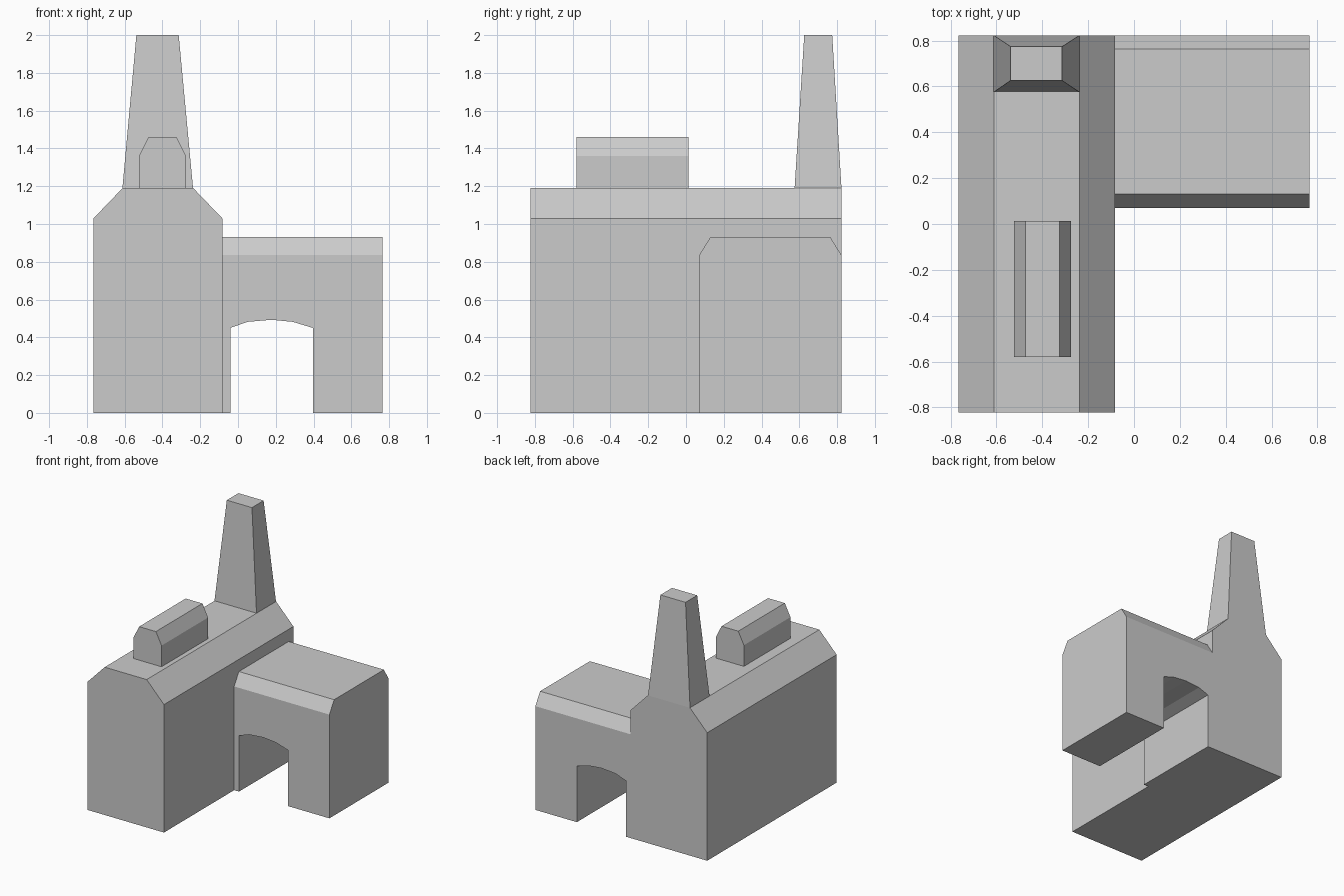
import bpy, bmesh

if "Cube" in bpy.data.objects:
    bpy.data.objects.remove(bpy.data.objects["Cube"])


def loft(name, start, end):
    """Closed solid between two matching rings of points."""
    bm = bmesh.new()
    a = [bm.verts.new(p) for p in start]
    b = [bm.verts.new(p) for p in end]
    bm.faces.new(a)
    bm.faces.new(b)
    for i in range(len(a)):
        j = (i + 1) % len(a)
        bm.faces.new((a[i], a[j], b[j], b[i]))
    bmesh.ops.recalc_face_normals(bm, faces=bm.faces)
    mesh = bpy.data.meshes.new(name)
    bm.to_mesh(mesh)
    bm.free()
    obj = bpy.data.objects.new(name, mesh)
    bpy.context.collection.objects.link(obj)
    return obj


def along_y(name, profile, y0, y1):
    return loft(name, [(x, y0, z) for x, z in profile], [(x, y1, z) for x, z in profile])


def along_x(name, profile, x0, x1):
    return loft(name, [(x0, y, z) for y, z in profile], [(x1, y, z) for y, z in profile])


def rect(x0, x1, y0, y1, z):
    return [(x0, y0, z), (x1, y0, z), (x1, y1, z), (x0, y1, z)]


def gable(x0, x1, inset, z0, shoulder, top):
    """House-like section with a flat ridge."""
    return [(x0, z0), (x1, z0), (x1, shoulder), (x1 - inset, top), (x0 + inset, top), (x0, shoulder)]


# Main hall with sloped eaves
along_y("main_hall", gable(-0.765, -0.083, 0.154, 0, 1.03, 1.19), -0.823, 0.823)

# Roof ridge box
along_y("roof_vent", gable(-0.524, -0.275, 0.05, 1.19, 1.36, 1.46), -0.58, 0.012)

# Tapered tower
loft("tower", rect(-0.612, -0.238, 0.575, 0.823, 1.19), rect(-0.538, -0.314, 0.626, 0.774, 2.0))

# Side wing
wing = along_x("side_wing", gable(0.07, 0.823, 0.06, 0, 0.835, 0.932), -0.083, 0.765)

# Archway cut through the wing
arch = [(-0.04, -0.1), (0.396, -0.1), (0.396, 0.45), (0.29, 0.482),
        (0.178, 0.493), (0.05, 0.482), (-0.04, 0.45)]
cutter = along_y("archway_cutter", arch, -0.1, 1.0)
cutter.hide_render = True
cutter.display_type = 'WIRE'
mod = wing.modifiers.new("archway", 'BOOLEAN')
mod.operation = 'DIFFERENCE'
mod.solver = 'EXACT'
mod.object = cutter
